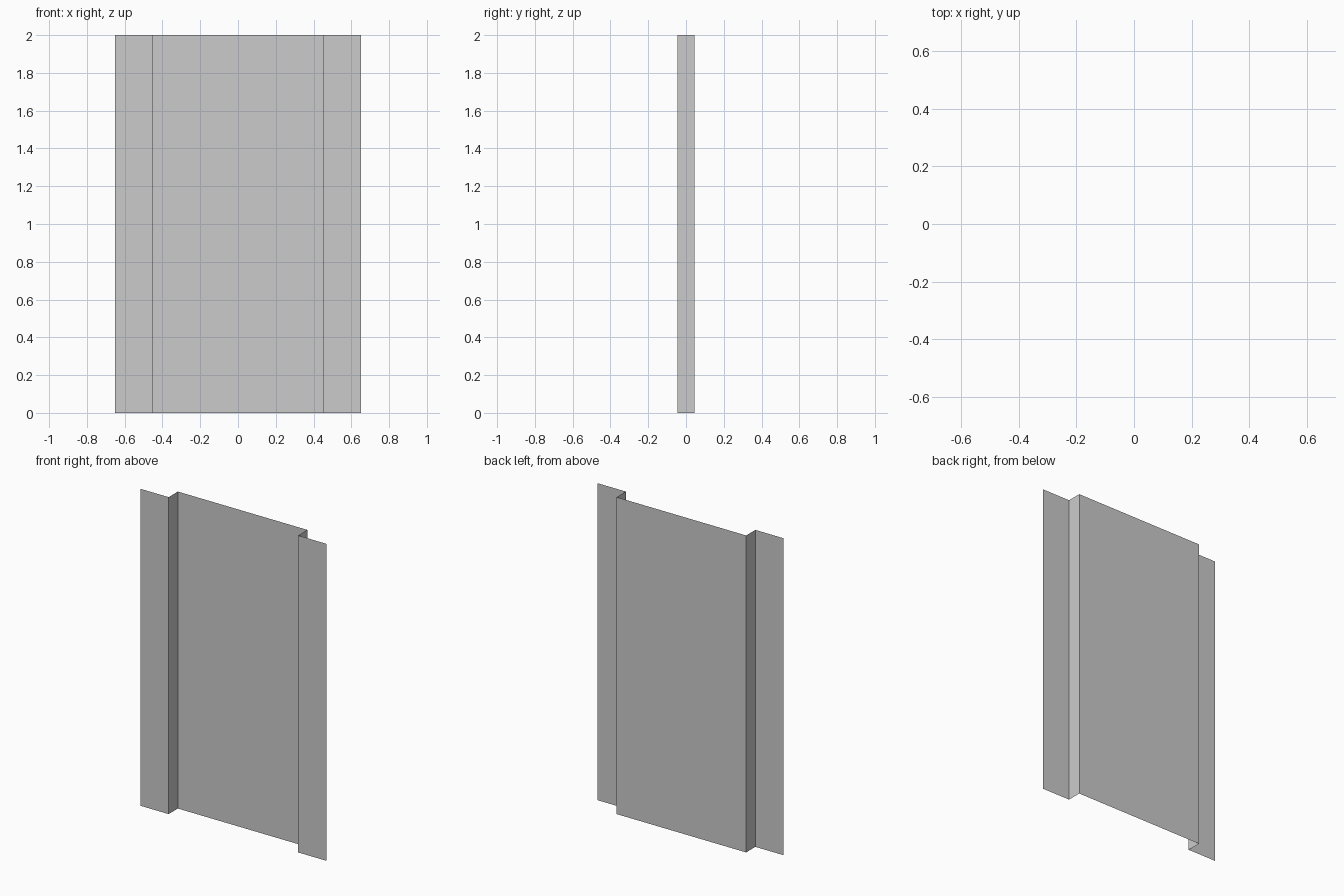
import bpy
import bmesh

if "Cube" in bpy.data.objects:
    bpy.data.objects.remove(bpy.data.objects["Cube"])

HEIGHT = 2.0
DEPTH = 0.046    # half depth of the fold
# Right half of the folded sheet's cross-section: recessed panel, web, front flange
half = [(0.452, DEPTH), (0.452, -DEPTH), (0.65, -DEPTH)]
profile = [(-x, y) for x, y in reversed(half)] + half

# Folded sheet: open profile extruded upward, no thickness
bm = bmesh.new()
verts = [bm.verts.new((x, y, 0)) for x, y in profile]
edges = [bm.edges.new(pair) for pair in zip(verts, verts[1:])]
new = bmesh.ops.extrude_edge_only(bm, edges=edges)["geom"]
top = [g for g in new if isinstance(g, bmesh.types.BMVert)]
bmesh.ops.translate(bm, verts=top, vec=(0, 0, HEIGHT))

# Make the flat panels face the front
bm.normal_update()
if sum(f.normal.y * f.calc_area() for f in bm.faces) > 0:
    bmesh.ops.reverse_faces(bm, faces=bm.faces[:])

mesh = bpy.data.meshes.new("folded_panel")
bm.to_mesh(mesh)
bm.free()
panel = bpy.data.objects.new("folded_panel", mesh)
bpy.context.collection.objects.link(panel)
